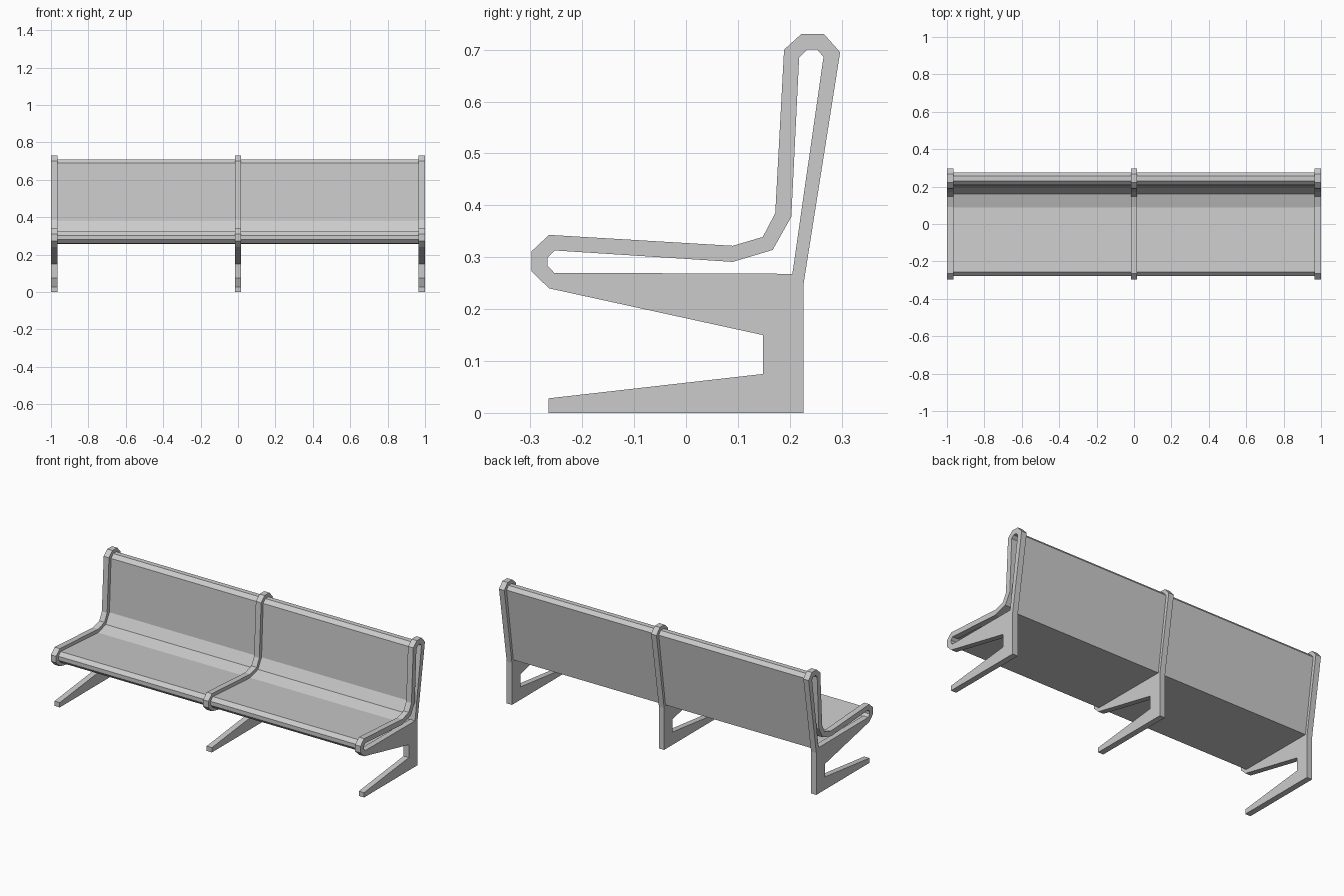
import bpy, bmesh
from math import radians
from mathutils import Vector

if "Cube" in bpy.data.objects:
    bpy.data.objects.remove(bpy.data.objects["Cube"])

# Side profile of the frame, as (y, z)
FRAME = [(-0.265, 0), (0.226, 0), (0.226, 0.245), (0.297, 0.695), (0.266, 0.73),
         (0.222, 0.73), (0.189, 0.70), (0.172, 0.385), (0.148, 0.339), (0.09, 0.322),
         (-0.264, 0.343), (-0.298, 0.311), (-0.298, 0.273), (-0.264, 0.24),
         (0.148, 0.15), (0.148, 0.075), (-0.265, 0.028)]
# Loop-shaped opening in the frame, counter-clockwise
HOLE = [(-0.254, 0.27), (0.205, 0.268), (0.265, 0.686), (0.253, 0.70), (0.233, 0.70),
        (0.218, 0.685), (0.203, 0.378), (0.167, 0.314), (0.09, 0.291), (-0.253, 0.313),
        (-0.267, 0.299), (-0.267, 0.284)]


def offset(points, d):
    """Move a counter-clockwise outline outward by d with mitred corners."""
    pts = [Vector(p) for p in points]
    out = []
    for i, p in enumerate(pts):
        a = (p - pts[i - 1]).normalized()
        b = (pts[(i + 1) % len(pts)] - p).normalized()
        na, nb = Vector((a.y, -a.x)), Vector((b.y, -b.x))
        out.append(p + (na + nb) * d / (1 + na.dot(nb)))
    return out


def extruded_ring(name, outer, inner, x, width):
    """Solid with a hole, extruded along x and centred on the given x."""
    curve = bpy.data.curves.new(name, 'CURVE')
    curve.dimensions = '2D'
    curve.fill_mode = 'BOTH'
    curve.extrude = width / 2
    for loop in (outer, inner):
        spline = curve.splines.new('POLY')
        spline.points.add(len(loop) - 1)
        for point, (y, z) in zip(spline.points, loop):
            point.co = (y, z, 0, 1)
        spline.use_cyclic_u = True
        spline.use_smooth = False
    obj = bpy.data.objects.new(name, curve)
    bpy.context.collection.objects.link(obj)
    obj.location.x = x
    obj.rotation_euler = (radians(90), 0, radians(90))
    bpy.ops.object.select_all(action='DESELECT')
    obj.select_set(True)
    bpy.context.view_layer.objects.active = obj
    bpy.ops.object.convert(target='MESH')
    obj = bpy.context.object
    # Weld caps to sides and make the normals point outward
    bm = bmesh.new()
    bm.from_mesh(obj.data)
    bmesh.ops.remove_doubles(bm, verts=bm.verts, dist=1e-5)
    bmesh.ops.recalc_face_normals(bm, faces=bm.faces)
    for f in bm.faces:
        f.smooth = False
    bm.to_mesh(obj.data)
    bm.free()
    return obj


FRAME_W = 0.034
END_X = 1 - FRAME_W / 2

# Three upright frames with feet
for label, x in (("left", -END_X), ("middle", 0), ("right", END_X)):
    extruded_ring(label + "_frame", FRAME, HOLE, x, FRAME_W)

# Two hollow seat-and-back shells running between the frames
for label, side in (("left", -1), ("right", 1)):
    extruded_ring(label + "_seat_shell", offset(HOLE, 0.010), offset(HOLE, 0.004),
                  side * END_X / 2, END_X - FRAME_W + 0.01)
